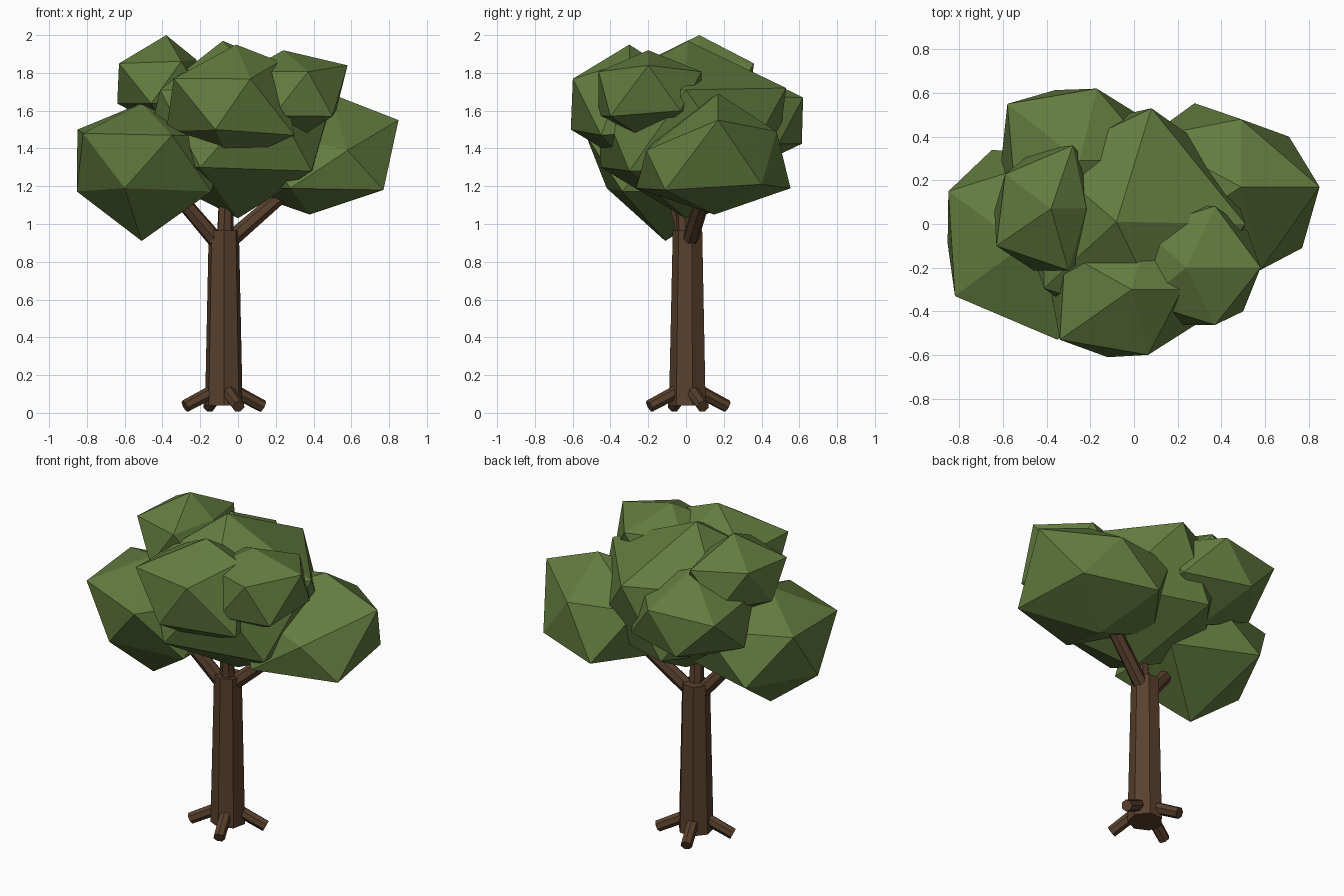
import bpy, bmesh, math
from mathutils import Vector, Matrix

if "Cube" in bpy.data.objects:
    bpy.data.objects.remove(bpy.data.objects["Cube"])


def material(name, rgb):
    m = bpy.data.materials.new(name)
    m.diffuse_color = (*rgb, 1)
    m.use_nodes = True
    m.node_tree.nodes["Principled BSDF"].inputs["Base Color"].default_value = m.diffuse_color
    return m


BARK = material("bark", (0.1, 0.052, 0.026))
LEAF = material("leaves", (0.125, 0.2, 0.05))


def finish(name, bm, mat):
    mesh = bpy.data.meshes.new(name)
    bm.to_mesh(mesh)
    bm.free()
    mesh.materials.append(mat)
    ob = bpy.data.objects.new(name, mesh)
    bpy.context.collection.objects.link(ob)
    return ob


def limb(name, a, b, r1, r2, sides=7):
    """Tapered prism running from a to b."""
    a, b = Vector(a), Vector(b)
    d = b - a
    bm = bmesh.new()
    bmesh.ops.create_cone(bm, cap_ends=True, segments=sides, radius1=r1,
                          radius2=r2, depth=d.length)
    rot = d.to_track_quat('Z', 'Y').to_matrix().to_4x4()
    bm.transform(Matrix.Translation((a + b) / 2) @ rot)
    return finish(name, bm, BARK)


def leaf_clump(name, centre, radii, *pulls):
    """Stretched icosahedron; each pull point drags the nearest corner to it."""
    bm = bmesh.new()
    bmesh.ops.create_icosphere(bm, subdivisions=1, radius=1)
    bm.transform(Matrix.Translation(centre) @ Matrix.Diagonal((*radii, 1)))
    rest = {v: v.co.copy() for v in bm.verts}
    for p in map(Vector, pulls):
        min(rest, key=lambda v: (rest[v] - p).length).co = p
    return finish(name, bm, LEAF)


# Trunk
TX, TY = -0.075, 0.012
limb("trunk", (TX, TY, 0.04), (TX, TY, 0.965), 0.102, 0.082)

# Four roots spread around the foot
for i in range(4):
    ang = math.radians(21 + 90 * i)
    c, s = math.cos(ang), math.sin(ang)
    limb(f"root_{i + 1}", (TX + 0.04 * c, TY + 0.04 * s, 0.125),
         (TX + 0.22 * c, TY + 0.22 * s, 0.035), 0.036, 0.034)

# Branches into the crown
limb("branch_right", (-0.08, 0.01, 0.88), (0.39, 0.14, 1.29), 0.045, 0.036)
limb("branch_left", (-0.08, 0.01, 0.87), (-0.43, -0.09, 1.28), 0.045, 0.036)
limb("branch_middle", (-0.07, 0.0, 0.9), (-0.06, -0.03, 1.3), 0.045, 0.036)

# Leaf clumps: centre, radii, then the corners that are pulled out of shape
leaf_clump("leaves_centre", (0, 0, 1.5), (0.57, 0.56, 0.47),
           (-0.08, 0.01, 1.97), (0.08, 0.53, 1.72), (-0.2, -0.45, 1.3),
           (0.39, -0.3, 1.28))
leaf_clump("leaves_left", (-0.46, -0.09, 1.32), (0.44, 0.47, 0.33),
           (-0.51, -0.1, 1.64), (-0.51, -0.11, 0.91), (-0.85, 0.15, 1.5),
           (-0.82, -0.33, 1.48), (-0.35, -0.53, 1.47), (-0.6, -0.42, 1.19),
           (-0.65, 0.34, 1.2))
leaf_clump("leaves_right", (0.41, 0.145, 1.35), (0.48, 0.48, 0.36),
           (0.49, 0.17, 1.69), (0.38, 0.15, 1.05), (0.85, 0.17, 1.55),
           (0.71, 0.4, 1.21), (0.77, -0.11, 1.18), (0.49, 0.48, 1.49),
           (0.58, -0.21, 1.39))
leaf_clump("leaves_front", (-0.04, -0.31, 1.63), (0.38, 0.34, 0.31),
           (-0.01, -0.3, 1.95), (-0.34, -0.53, 1.77), (-0.12, -0.61, 1.5),
           (0.22, -0.3, 1.86), (0.3, -0.45, 1.47))
leaf_clump("leaves_back", (-0.25, 0.29, 1.55), (0.4, 0.38, 0.28),
           (-0.58, 0.55, 1.65), (-0.17, 0.62, 1.67))
leaf_clump("leaves_top_left", (-0.38, 0.06, 1.75), (0.29, 0.32, 0.25),
           (-0.38, 0.07, 2.0), (-0.63, -0.1, 1.85), (-0.28, 0.36, 1.85),
           (-0.22, 0.07, 1.87))
leaf_clump("leaves_top_right", (0.28, -0.19, 1.69), (0.33, 0.32, 0.26),
           (0.24, -0.2, 1.92), (0.5, -0.4, 1.57), (0.58, -0.2, 1.84),
           (0.52, -0.03, 1.6))
